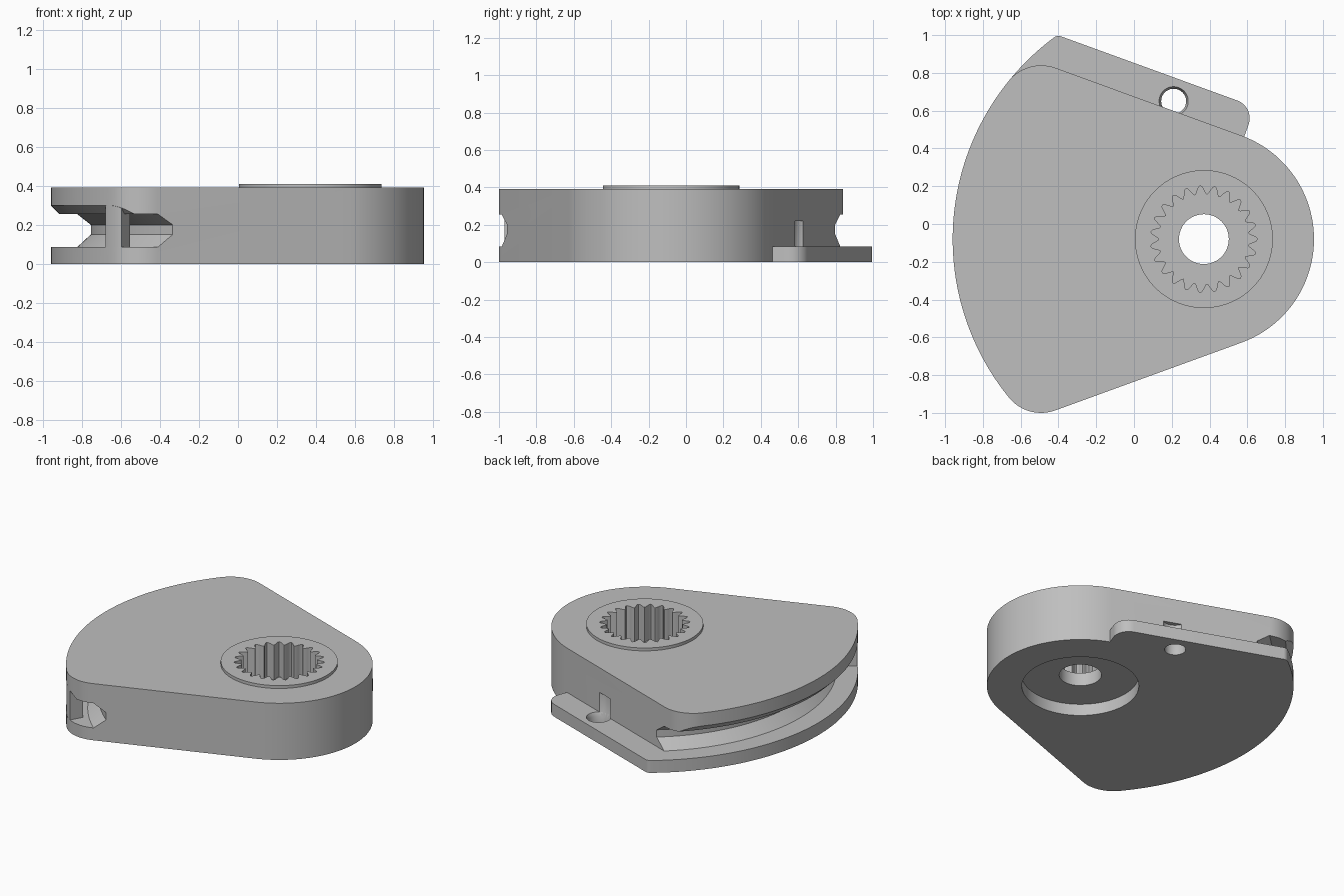
import bpy, bmesh, math
from mathutils import Vector

cube = bpy.data.objects.get("Cube")
if cube:
    bpy.data.objects.remove(cube, do_unlink=True)

HUB = Vector((0.37, -0.08))
HUB_R, ARC_R, TOP = 0.583, 1.33, 0.39
FLANGE_Z = 0.085
SLOPE = math.radians(-20)          # direction of the straight rear edge
ALONG = Vector((math.cos(SLOPE), math.sin(SLOPE)))
NORMAL = Vector((-ALONG.y, ALONG.x))

grey = bpy.data.materials.new("plain grey")
grey.use_nodes = True
grey.diffuse_color = (0.52, 0.52, 0.52, 1)
grey.node_tree.nodes["Principled BSDF"].inputs["Base Color"].default_value = (0.52, 0.52, 0.52, 1)


def local(u, n):
    return HUB + ALONG * u + NORMAL * n


def arc(c, r, a0, a1, steps):
    """Points on an arc, angles in degrees."""
    angles = [math.radians(a0 + (a1 - a0) * i / steps) for i in range(steps + 1)]
    return [Vector((c.x + r * math.cos(a), c.y + r * math.sin(a))) for a in angles]


def corner(r, n):
    """Centre of a fillet between the big arc and a rear edge n from the hub."""
    c = local(-math.sqrt((ARC_R - r) ** 2 - (n - r) ** 2), n - r)
    return c, math.degrees(math.atan2(c.y - HUB.y, c.x - HUB.x))


def finish(name, bm):
    bmesh.ops.recalc_face_normals(bm, faces=bm.faces)
    mesh = bpy.data.meshes.new(name)
    bm.to_mesh(mesh)
    bm.free()
    mesh.materials.append(grey)
    obj = bpy.data.objects.new(name, mesh)
    bpy.context.collection.objects.link(obj)
    return obj


def prism(name, points, z0, z1):
    bm = bmesh.new()
    clean = [p for i, p in enumerate(points) if (p - points[i - 1]).length > 1e-5]
    face = bm.faces.new([bm.verts.new((p.x, p.y, z0)) for p in clean])
    top = bmesh.ops.extrude_face_region(bm, geom=[face])["geom"]
    bmesh.ops.translate(bm, vec=(0, 0, z1 - z0),
                        verts=[v for v in top if isinstance(v, bmesh.types.BMVert)])
    return finish(name, bm)


def disc(name, r, z0, z1, steps=96):
    return prism(name, arc(HUB, r, 0, 360, steps)[:-1], z0, z1)


def lathe(name, centre, profile, steps):
    """Closed (radius, z) profile turned about a vertical axis."""
    bm = bmesh.new()
    verts = [bm.verts.new((centre.x + r, centre.y, z)) for r, z in profile]
    edges = [bm.edges.new((verts[i - 1], verts[i])) for i in range(len(verts))]
    bmesh.ops.spin(bm, geom=verts + edges, cent=(centre.x, centre.y, 0),
                   axis=(0, 0, 1), angle=math.tau, steps=steps)
    bmesh.ops.remove_doubles(bm, verts=bm.verts, dist=1e-5)
    return finish(name, bm)


def cut(obj, cutters):
    for c in cutters:
        mod = obj.modifiers.new("cut", 'BOOLEAN')
        mod.operation, mod.solver, mod.object = 'DIFFERENCE', 'EXACT', c
    bpy.context.view_layer.update()
    graph = bpy.context.evaluated_depsgraph_get()
    mesh = bpy.data.meshes.new_from_object(obj.evaluated_get(graph))
    obj.modifiers.clear()
    obj.data = mesh


# Sector body: hub arc, two rounded corners and the big arc
rear, a = corner(0.22, HUB_R)
front = Vector((rear.x, 2 * HUB.y - rear.y))
body = prism("sector_body",
             arc(HUB, HUB_R, -70, 70, 48) + arc(rear, 0.22, 70, a, 16)
             + arc(HUB, ARC_R, a, 360 - a, 64) + arc(front, 0.22, 360 - a, 290, 16),
             0, TOP)

# Raised ring round the spline socket
boss = disc("hub_ring", 0.365, TOP - 0.01, 0.41)

# Thin mounting flange along the rear edge
apex, b = corner(0.04, 0.75)
flange = prism("mounting_flange",
               [local(0.015, 0.5)] + arc(local(-0.085, 0.65), 0.1, -20, 70, 12)
               + arc(apex, 0.04, 70, b, 8) + arc(HUB, ARC_R, b, a + 0.5, 16)
               + [local(-0.95, 0.5)], 0, FLANGE_Z)

# Guard post closing the front end of the groove
post = prism("groove_post",
             arc(front, 0.219, 211, 241, 8) + arc(front, 0.13, 241, 211, 8),
             FLANGE_Z - 0.01, 0.31)

# Cutters: cable groove, toothed socket, screw hole, bottom recess, flange hole
groove = lathe("groove_cutter", HUB,
               [(1.125, 0.15), (1.125, 0.2), (1.195, 0.255), (1.285, 0.255),
                (1.33, 0.3), (1.5, 0.3), (1.5, FLANGE_Z), (1.195, FLANGE_Z)], 256)
TEETH = 23
spline = []
for i in range(TEETH * 8):
    t = math.tau * i / (TEETH * 8)
    r = 0.26 + 0.024 * math.cos(TEETH * t)
    spline.append(HUB + Vector((r * math.cos(t), r * math.sin(t))))
socket = prism("socket_cutter", spline, 0.17, 0.5)
screw = disc("screw_cutter", 0.132, -0.1, 0.3, 48)
recess = disc("recess_cutter", 0.365, -0.1, 0.08)
hole = lathe("hole_cutter", Vector((0.21, 0.65)),
             [(0, -0.1), (0.066, -0.1), (0.066, 0.06), (0.078, 0.087),
              (0.078, 0.22), (0, 0.22)], 48)

cut(body, [groove, socket, screw, recess, hole])
cut(boss, [socket])
cut(flange, [hole])
for c in (groove, socket, screw, recess, hole):
    bpy.data.objects.remove(c, do_unlink=True)

# Smooth curves, sharp edges
bpy.ops.object.select_all(action='DESELECT')
for obj in (body, boss, flange, post):
    obj.select_set(True)
bpy.context.view_layer.objects.active = body
bpy.ops.object.shade_smooth_by_angle(angle=math.radians(30))
